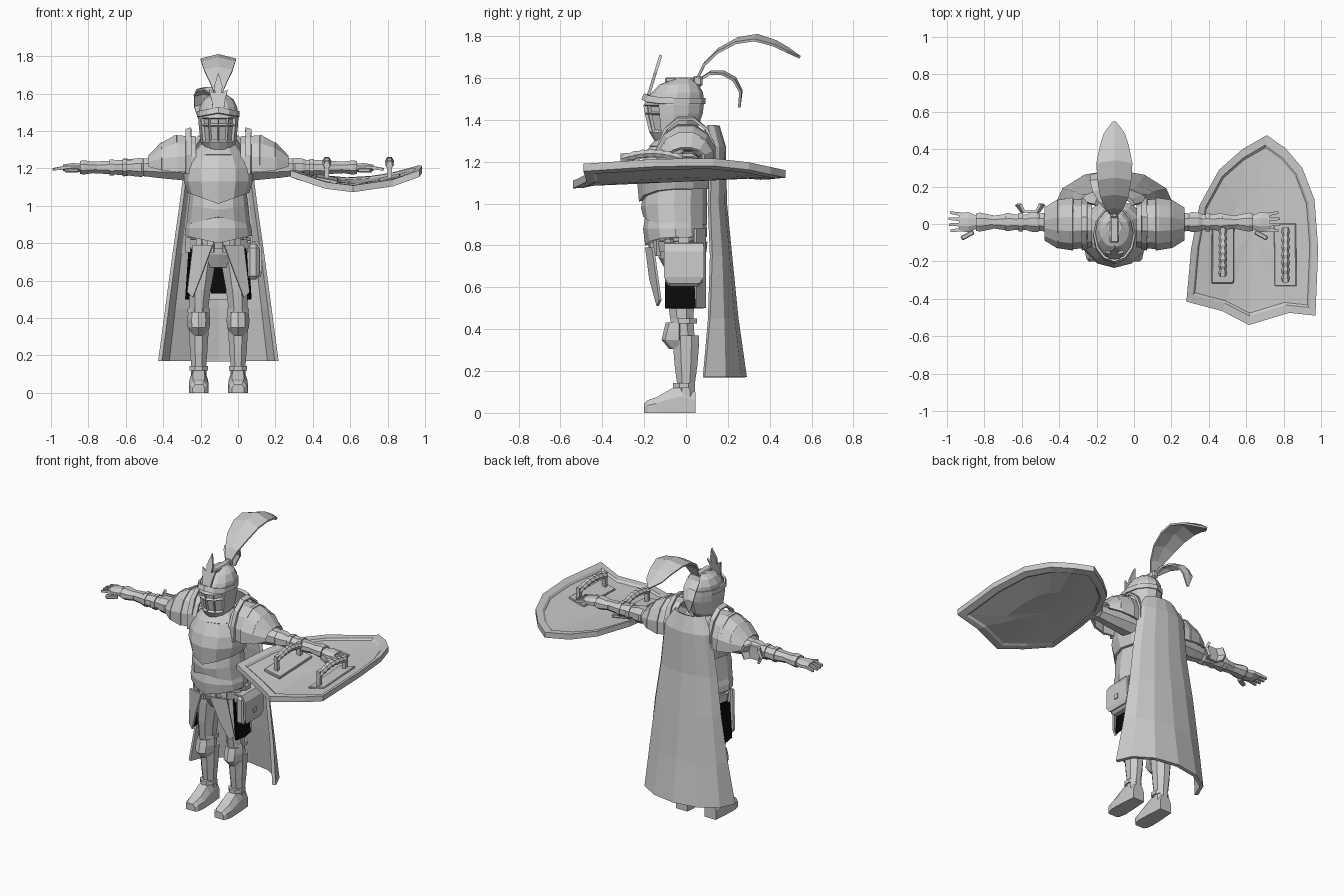
import bpy, bmesh
from math import sin, cos, pi, tau, radians, atan
from mathutils import Matrix, Vector, Euler

if "Cube" in bpy.data.objects:
    bpy.data.objects.remove(bpy.data.objects["Cube"], do_unlink=True)

CENTRE = -0.105  # the figure stands beside the origin, its shield reaches far left
SIDES = {"left": 1, "right": -1}


def material(name, colour):
    mat = bpy.data.materials.new(name)
    mat.use_nodes = True
    mat.diffuse_color = (*colour, 1)
    mat.node_tree.nodes["Principled BSDF"].inputs["Base Color"].default_value = (*colour, 1)
    return mat


STEEL = material("steel grey", (0.6, 0.6, 0.6))
BLACK = material("black cloth", (0.003, 0.003, 0.003))


def finish(name, bm, mat=STEEL, thick=0):
    bmesh.ops.recalc_face_normals(bm, faces=bm.faces)
    mesh = bpy.data.meshes.new(name)
    bm.to_mesh(mesh)
    bm.free()
    mesh.materials.append(mat)
    obj = bpy.data.objects.new(name, mesh)
    bpy.context.collection.objects.link(obj)
    if thick:
        solid = obj.modifiers.new("thickness", "SOLIDIFY")
        solid.thickness, solid.offset = thick, 0
    return obj


def loft(name, rings, mat=STEEL, closed=True, thick=0):
    """Skin a list of point rings; an open or thick one becomes a sheet."""
    bm = bmesh.new()
    loops = [[bm.verts.new(p) for p in ring] for ring in rings]
    count = len(loops[0])
    for low, high in zip(loops, loops[1:]):
        for i in range(count if closed else count - 1):
            j = (i + 1) % count
            bm.faces.new((low[i], low[j], high[j], high[i]))
    if closed and not thick:
        bm.faces.new(loops[0])
        bm.faces.new(loops[-1])
    return finish(name, bm, mat, thick)


def plate(name, points, thick=0.012, mat=STEEL):
    bm = bmesh.new()
    bm.faces.new([bm.verts.new(p) for p in points])
    return finish(name, bm, mat, thick)


def box(name, centre, size, turn=(0, 0, 0), bevel=0):
    bm = bmesh.new()
    place = Matrix.LocRotScale(Vector(centre), Euler(turn), Vector(size))
    bmesh.ops.create_cube(bm, size=1, matrix=place)
    if bevel:
        bmesh.ops.bevel(bm, geom=bm.edges[:], offset=bevel, segments=1, affect="EDGES")
    return finish(name, bm)


def section(z, half, front, back, drop=0):
    """Level oval whose front centre can dip to form a chevron."""
    mid, reach, ring = (front + back) / 2, (back - front) / 2, []
    for i in range(12):
        a = tau * i / 12
        dip = drop * (1 - abs(cos(a))) if sin(a) < 0 else 0
        ring.append((CENTRE + half * cos(a), mid + reach * sin(a), z + dip))
    return ring


def trunk(name, rows, **options):
    return loft(name, [section(*row) for row in rows], **options)


def limb_ring(x, y, z, wide, deep, upright, count=8):
    """Octagon around a vertical or a sideways limb."""
    turns = [tau * (i + 0.5) / count for i in range(count)]
    if upright:
        return [(x + wide * cos(a), y + deep * sin(a), z) for a in turns]
    return [(x, y + wide * cos(a), z + deep * sin(a)) for a in turns]


def inset(obj, test, rim, depth):
    bm = bmesh.new()
    bm.from_mesh(obj.data)
    faces = [f for f in bm.faces if test(f.calc_center_median(), f.normal)]
    bmesh.ops.inset_individual(bm, faces=faces, thickness=rim, depth=depth)
    bm.to_mesh(obj.data)
    bm.free()


# Torso armour
trunk("breastplate", [(1.30, 0.10, -0.14, 0.07), (1.27, 0.15, -0.175, 0.10),
                      (1.2, 0.185, -0.215, 0.13), (1.13, 0.185, -0.235, 0.13),
                      (1.07, 0.165, -0.225, 0.12, -0.06)])
trunk("waist_plate", [(1.08, 0.15, -0.2, 0.1), (1.0, 0.16, -0.215, 0.1, -0.02),
                      (0.9, 0.17, -0.205, 0.1, 0.04)])
trunk("lower_plate", [(0.94, 0.16, -0.19, 0.09, 0.03), (0.88, 0.178, -0.205, 0.1),
                      (0.84, 0.18, -0.195, 0.1, -0.04)])
trunk("pelvis", [(0.86, 0.155, -0.15, 0.08), (0.74, 0.14, -0.13, 0.07),
                 (0.67, 0.09, -0.09, 0.05)])
trunk("belt", [(0.82, 0.168, -0.165, 0.095), (0.77, 0.165, -0.155, 0.09)], thick=0.015)
trunk("neck_guard", [(1.27, 0.135, -0.17, 0.09), (1.33, 0.085, -0.11, 0.06)], thick=0.015)

# Helmet
helm = trunk("helmet", [(1.3, 0.07, -0.145, 0.02, -0.01), (1.34, 0.095, -0.175, 0.05),
                        (1.43, 0.105, -0.197, 0.08), (1.47, 0.107, -0.203, 0.085),
                        (1.53, 0.1, -0.165, 0.082), (1.57, 0.08, -0.125, 0.06),
                        (1.597, 0.04, -0.05, 0.025)])
inset(helm, lambda c, n: n.y < -0.3 and 1.34 < c.z < 1.43, 0.012, -0.012)
inset(helm, lambda c, n: n.y < -0.3 and 1.43 < c.z < 1.47, 0.01, -0.015)
trunk("brow_band", [(1.475, 0.108, -0.208, 0.086, 0.02), (1.505, 0.106, -0.195, 0.086, 0.02)],
      thick=0.012)
box("helmet_ridge", (CENTRE, -0.03, 1.59), (0.045, 0.14, 0.025), bevel=0.006)
box("plume_socket", (CENTRE, 0.055, 1.585), (0.04, 0.05, 0.05), bevel=0.01)
half_crest = [(0.022, 1.64), (0.018, 1.6), (0.05, 1.62), (0.035, 1.56), (0.03, 1.52)]
crest = [(0, 1.71)] + half_crest + [(0, 1.49)] + [(-x, z) for x, z in reversed(half_crest)]
plate("helmet_crest", [(CENTRE + x, -0.185 + (z - 1.5) * 0.31, z) for x, z in crest], 0.014)


# Plumes: folded feathers with a ragged edge
def plume(name, path, widths):
    rows = [[(x - w, y - w * 0.15, z - w * 0.25), (x, y, z), (x + w, y - w * 0.15, z - w * 0.25)]
            for (x, y, z), w in zip(path, widths)]
    loft(name, rows, closed=False, thick=0.012)


plume("large_plume", [(CENTRE, 0.05, 1.59), (CENTRE, 0.09, 1.67), (CENTRE, 0.16, 1.74),
                      (CENTRE, 0.25, 1.79), (CENTRE, 0.34, 1.805), (CENTRE, 0.43, 1.775),
                      (CENTRE, 0.49, 1.74), (CENTRE, 0.545, 1.70)],
      [0.015, 0.045, 0.075, 0.09, 0.095, 0.075, 0.055, 0.008])
plume("small_plume", [(-0.12, 0.06, 1.59), (-0.15, 0.12, 1.63), (-0.175, 0.18, 1.63),
                      (-0.19, 0.235, 1.6), (-0.2, 0.265, 1.54), (-0.205, 0.255, 1.46)],
      [0.012, 0.035, 0.045, 0.045, 0.035, 0.005])

# Cape
cape = []
for z, half, back, edge in [(1.37, 0.10, 0.15, 0.1), (1.27, 0.165, 0.18, 0.12),
                            (1.0, 0.2, 0.185, 0.11), (0.75, 0.235, 0.21, 0.12),
                            (0.45, 0.275, 0.24, 0.11), (0.17, 0.312, 0.28, 0.085)]:
    turns = [radians(t) for t in range(-90, 91, 30)]
    cape.append([(CENTRE + half * sin(t), edge + (back - edge) * cos(t), z) for t in turns])
loft("cape", cape, closed=False, thick=0.022)


def lame(name, sign, near, far, middle=1.22):
    """Curved shoulder strip between two (reach, depth, height) arches."""
    turns = [radians(t) for t in range(-15, 196, 30)]
    rows = [[(CENTRE + sign * d, deep * cos(a), middle + high * sin(a)) for a in turns]
            for d, deep, high in (near, far)]
    loft(name, rows, closed=False, thick=0.014)


for label, sign in SIDES.items():
    def at(d):
        return CENTRE + sign * d

    # Shoulder
    lame(label + "_shoulder_inner", sign, (0.12, 0.12, 0.15), (0.24, 0.135, 0.155))
    lame(label + "_shoulder_middle", sign, (0.22, 0.14, 0.16), (0.31, 0.125, 0.11))
    lame(label + "_shoulder_outer", sign, (0.3, 0.13, 0.12), (0.37, 0.085, 0.045))
    lame(label + "_shoulder_fin", sign, (0.145, 0.13, 0.2), (0.175, 0.14, 0.19))

    # Arm
    arm = [(0.14, 0.08, 0.08), (0.33, 0.06, 0.06), (0.40, 0.05, 0.05), (0.41, 0.058, 0.055),
           (0.45, 0.055, 0.052), (0.47, 0.045, 0.042), (0.53, 0.045, 0.044),
           (0.56, 0.05, 0.04), (0.66, 0.035, 0.034), (0.7, 0.033, 0.032)]
    loft(label + "_arm", [limb_ring(at(d), 0.01, 1.205, w, h, False) for d, w, h in arm])
    for part, d, size in [("elbow_strap", 0.5, 0.054), ("forearm_band", 0.57, 0.052)]:
        loft(label + "_" + part, [limb_ring(at(d + s), 0.01, 1.205, size, size - 0.005, False)
                                  for s in (-0.012, 0.012)])
    cuff = [(0.65, 0.04), (0.72, 0.055), (0.74, 0.05)]
    loft(label + "_cuff", [limb_ring(at(d), 0.01, 1.205, r, r * 0.75, False) for d, r in cuff])

    # Hand
    palm = [(0.73, 0.035, 0.025), (0.78, 0.058, 0.027), (0.83, 0.052, 0.018)]
    loft(label + "_palm", [limb_ring(at(d), 0.01, 1.203, w, h, False) for d, w, h in palm])
    for i in range(4):
        y, tip = -0.03 + i * 0.027, 0.89 - abs(i - 1.6) * 0.008
        loft(f"{label}_finger_{i}", [limb_ring(at(0.815), y, 1.205, 0.014, 0.014, False, 4),
                                     limb_ring(at(tip), y * 1.2, 1.195, 0.01, 0.009, False, 4)])
    box(label + "_thumb", (at(0.785), -0.06, 1.19), (0.075, 0.025, 0.024),
        (0, 0, -sign * 0.5), 0.005)

    # Leg
    leg = [(0.36, 0.105, -0.01, 0.05, 0.055), (0.45, 0.105, -0.02, 0.055, 0.06),
           (0.55, 0.1, -0.025, 0.064, 0.07), (0.68, 0.085, -0.025, 0.073, 0.08),
           (0.78, 0.075, -0.025, 0.07, 0.08)]
    loft(label + "_thigh", [limb_ring(at(d), y, z, w, h, True) for z, d, y, w, h in leg])
    shin = [(0.07, 0.045, 0.048), (0.14, 0.043, 0.046), (0.22, 0.05, 0.058),
            (0.33, 0.057, 0.068), (0.37, 0.06, 0.066)]
    loft(label + "_shin", [limb_ring(at(0.105), 0, z, w, h, True) for z, w, h in shin])
    for part, z, size in [("garter", 0.44, 0.064), ("ankle_band", 0.13, 0.053)]:
        loft(label + "_" + part, [limb_ring(at(0.105), -0.01, z + s, size, size + 0.003, True)
                                  for s in (-0.012, 0.012)])
    knee = [(0.31, 0.03, -0.075), (0.35, 0.052, -0.11), (0.39, 0.055, -0.1), (0.43, 0.05, -0.09)]
    loft(label + "_knee_plate", [[(at(0.105 + w), -0.03, z), (at(0.105 + w * 0.6), y + 0.015, z),
                                  (at(0.105), y, z), (at(0.105 - w * 0.6), y + 0.015, z),
                                  (at(0.105 - w), -0.03, z)] for z, w, y in knee],
         closed=False, thick=0.014)

    # Foot
    foot = [(0.045, 0.042, 0.1), (-0.02, 0.047, 0.13), (-0.07, 0.05, 0.115),
            (-0.14, 0.053, 0.075), (-0.185, 0.045, 0.06), (-0.2, 0.032, 0.045)]
    loft(label + "_boot", [[(at(0.105 - w), y, 0), (at(0.105 + w), y, 0),
                            (at(0.105 + w), y, h * 0.6), (at(0.105 + w * 0.6), y, h),
                            (at(0.105 - w * 0.6), y, h), (at(0.105 - w), y, h * 0.6)]
                           for y, w, h in foot])

    # Hip plates, black side cloth and belt tabs
    hip = [(0.03, 0.79), (0.135, 0.79), (0.165, 0.54), (0.135, 0.51), (0.085, 0.64)]
    plate(label + "_hip_plate", [(at(d), -0.2 + 0.5 * abs(d - 0.05) + (0.79 - z) * 0.08, z)
                                 for d, z in hip])
    loft(label + "_side_cloth", [[(at(d), -0.1, z), (at(d + 0.012), -0.03, z), (at(d), 0.045, z)]
                                 for d, z in [(0.14, 0.8), (0.16, 0.5)]],
         mat=BLACK, closed=False, thick=0.012)
    for i, (d, y) in enumerate([(0.04, -0.165), (0.1, -0.14), (0.155, -0.08)]):
        box(f"{label}_belt_tab_{i}", (at(d), y, 0.79), (0.035, 0.02, 0.08), (0, 0, sign * d * 5))

# Rear coat tail, and black lining between the legs
loft("coat_tail", [[(CENTRE - w, 0.045, z), (CENTRE - w * 0.6, 0.09, z),
                    (CENTRE + w * 0.6, 0.09, z), (CENTRE + w, 0.045, z)]
                   for z, w in [(0.88, 0.155), (0.5, 0.165)]], closed=False, thick=0.014)
plate("inner_cloth", [(CENTRE + x, 0.04, z) for x, z in
                      [(-0.05, 0.7), (0.05, 0.7), (0.04, 0.53), (-0.04, 0.53)]], 0.01, BLACK)

# Elbow plate on the free arm
loft("elbow_plate", [[(-0.555 + s * 0.075, 0.105, z), (-0.555 + s * 0.045, 0.065, z)]
                     + [(-0.555 - s * 0.045, 0.065, z), (-0.555 - s * 0.075, 0.105, z)]
                     for s, z in [(0.7, 1.16), (1, 1.205), (0.7, 1.25)]], closed=False, thick=0.016)

# Belt pouch
box("pouch", (0.08, -0.01, 0.7), (0.07, 0.18, 0.19), bevel=0.02)
loft("pouch_flap", [[(x, -0.01 - w, z), (x, -0.01 + w, z)] for x, z, w in
                    [(0.05, 0.808, 0.092), (0.1, 0.805, 0.094), (0.121, 0.77, 0.096),
                     (0.122, 0.65, 0.096), (0.115, 0.62, 0.075)]], closed=False, thick=0.012)
box("pouch_buckle", (0.128, -0.01, 0.69), (0.012, 0.03, 0.03))
box("pouch_strap", (0.065, -0.01, 0.81), (0.03, 0.05, 0.06))

# Shield: bowed slab with a raised rim on both faces
outline = [(0.71, 0.475), (0.81, 0.405), (0.9, 0.3), (0.965, 0.13), (0.985, -0.135),
           (0.97, -0.49), (0.83, -0.475), (0.615, -0.54), (0.47, -0.465), (0.28, -0.415),
           (0.305, -0.135), (0.35, 0.1), (0.455, 0.29), (0.58, 0.4)]


def shield_ring(scale, lift):
    pts = [(0.635 + (x - 0.635) * scale, -0.05 + (y + 0.05) * scale) for x, y in outline]
    return [(x, y, 1.115 + lift + 0.045 * y + 0.65 * (x - 0.62) ** 2) for x, y in pts]


loft("shield", [shield_ring(s, t) for s, t in
                [(0.02, -0.01), (0.45, -0.01), (0.87, -0.01), (0.9, -0.018), (1, -0.018),
                 (1, 0.018), (0.9, 0.018), (0.87, 0.008), (0.45, 0.008), (0.02, 0.008)]])

# Shield grips
for label, x, start, end in [("inner", 0.475, -0.03, -0.27), ("outer", 0.81, -0.03, -0.3)]:
    slope, mid = -atan(1.3 * (x - 0.62)), (start + end) / 2
    box(label + "_grip_base", (x, mid, 1.143), (0.12, 0.335, 0.02), (0.045, slope, 0), 0.004)
    for end_name, y in (("rear", start), ("front", end)):
        box(f"{label}_grip_{end_name}_post", (x, y, 1.19), (0.025, 0.025, 0.1))
    ribs = [start + 0.01 + (end - start - 0.02) * i / 14 for i in range(15)]
    loft(label + "_grip_bar", [[(x + (0.018 + i % 2 * 0.006) * cos(a), y,
                                 1.215 + 0.025 * sin(pi * i / 14)
                                 + (0.018 + i % 2 * 0.006) * sin(a))
                                for a in [tau * k / 6 for k in range(6)]]
                               for i, y in enumerate(ribs)])
